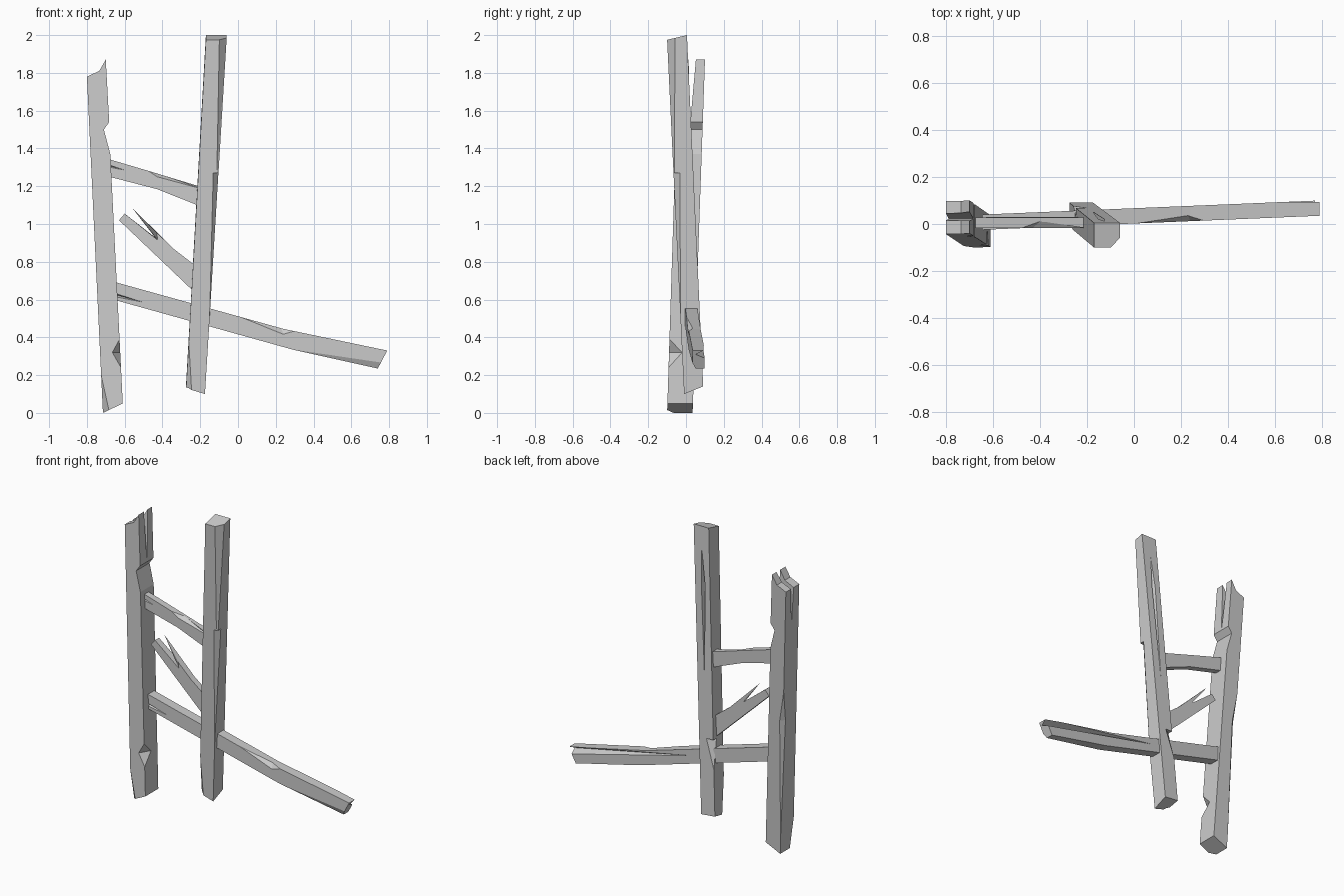
import bpy, bmesh
from mathutils import Vector

if "Cube" in bpy.data.objects:
    bpy.data.objects.remove(bpy.data.objects["Cube"])


def make_object(name, bm):
    bmesh.ops.recalc_face_normals(bm, faces=bm.faces[:])
    mesh = bpy.data.meshes.new(name)
    bm.to_mesh(mesh)
    bm.free()
    obj = bpy.data.objects.new(name, mesh)
    bpy.context.collection.objects.link(obj)
    return obj


def plank(name, outline, y_front, y_back, back_outline=None):
    """Timber from a front (x, z) outline, lofted to the back."""
    bm = bmesh.new()
    front = [bm.verts.new((x, y_front(x, z), z)) for x, z in outline]
    back = [bm.verts.new((x, y_back(x, z), z)) for x, z in back_outline or outline]
    bm.faces.new(front)
    bm.faces.new(back[::-1])
    n = len(front)
    for i in range(n):
        j = (i + 1) % n
        bm.faces.new((front[i], back[i], back[j], front[j]))
    return make_object(name, bm)


def carve(obj, points):
    """Cut a convex splinter out of the timber."""
    bm = bmesh.new()
    for p in points:
        bm.verts.new(p)
    hull = bmesh.ops.convex_hull(bm, input=bm.verts[:])
    loose = [v for v in bm.verts if not v.link_faces]
    bmesh.ops.delete(bm, geom=loose, context='VERTS')
    cutter = make_object("cutter", bm)
    cutter.hide_render = True
    mod = obj.modifiers.new("carve", 'BOOLEAN')
    mod.operation = 'DIFFERENCE'
    mod.solver = 'EXACT'
    mod.object = cutter
    bpy.context.view_layer.objects.active = obj
    bpy.ops.object.modifier_apply(modifier=mod.name)
    bpy.data.objects.remove(cutter)


def chip(obj, low, high, sx, sy, sections):
    """Chamfer a post corner; sections are (z, x width, y width)."""
    low, high = Vector(low), Vector(high)
    points = []
    for z, wx, wy in sections:
        c = low.lerp(high, 0) + (high - low) * ((z - low.z) / (high.z - low.z))
        points += [c + Vector((-sx * wx, 0, 0)), c + Vector((0, -sy * wy, 0)),
                   c + Vector((sx * .05, sy * .05, 0))]
    carve(obj, points)


# Left post: snapped top, side notch, leaning back
left = plank("left_post",
             [(-.715, 0), (-.61, .05), (-.676, 1.37), (-.71, 1.5), (-.682, 1.54),
              (-.70, 1.87), (-.735, 1.81), (-.80, 1.78)],
             lambda x, z: -.10 + .032 * z, lambda x, z: .035 + .035 * z)
carve(left, [(x, y, z) for x in (-.9, -.5)
             for y, z in ((.022, 1.53), (.013, 1.9), (.055, 1.9))])
chip(left, (-.715, -.10, 0), (-.80, -.043, 1.78), -1, -1, [(.2, 0, 0), (-.03, .04, .04)])
chip(left, (-.61, -.0984, .05), (-.70, -.040, 1.87), 1, -1,
     [(.39, 0, 0), (.32, .042, .07), (.24, 0, 0)])
chip(left, (-.715, .035, 0), (-.80, .0973, 1.78), -1, 1,
     [(1.1, 0, 0), (.9, .025, .025), (.1, 0, 0)])

# Right post: leaning forward, worn corners, long crack in the back
right = plank("right_post",
              [(-.275, .13), (-.175, .10), (-.06, 1.975), (-.17, 1.975)],
              lambda x, z: -.010 - .048 * (z - .1), lambda x, z: .093 - .0463 * (z - .1),
              [(-.275, .15), (-.175, .14), (-.06, 2.0), (-.17, 2.0)])
fr = ((-.175, -.01, .10), (-.06, -.10, 1.975))
chip(right, *fr, 1, -1, [(2.05, .042, .045), (1.25, .008, .005)])
chip(right, *fr, 1, -1, [(1.27, .028, .035), (.5, 0, 0)])
chip(right, (-.275, -.0114, .13), (-.17, -.10, 1.975), -1, -1,
     [(.38, 0, 0), (.05, .038, .035)])
chip(right, (-.275, .0907, .15), (-.17, .005, 2.0), -1, 1,
     [(.64, .05, .035), (.45, 0, 0)])
carve(right, [(-.175, .056, .96), (-.123, .014, 1.87), (-.155, .03, 1.65),
              (-.125, .03, 1.65), (-.14, -.03, 1.6)])

# Long bottom rail, drooping past the right post
low_rail = plank("bottom_rail",
                 [(-.66, .695), (.24, .445), (.79, .33), (.74, .235), (.29, .335), (-.66, .6)],
                 lambda x, z: -.025 + .0417 * (x + .65), lambda x, z: .04 + .0417 * (x + .65))
carve(low_rail, [(0, .001, .512), (.24, .011, .415), (.30, .014, .433), (.23, .036, .448),
                 (.2, -.05, .52), (.2, 0, .55)])
carve(low_rail, [(-.12, .064, .50), (.85, .125, .335), (.85, .125, .26), (.85, .05, .295)])
carve(low_rail, [(-.7, -.045, .655), (-.7, -.045, .615), (-.7, 0, .64), (-.5, -.02, .585)])
carve(low_rail, [(.29, .014, .336), (.82, .03, .27), (.82, .065, .2), (.82, -.03, .18)])

# Short top rail
top_rail = plank("top_rail",
                 [(-.70, 1.348), (-.47, 1.28), (-.19, 1.195), (-.19, 1.09),
                  (-.43, 1.185), (-.70, 1.255)],
                 lambda x, z: -.016, lambda x, z: .028)
carve(top_rail, [(-.48, -.017, 1.284), (-.43, -.017, 1.25), (-.19, -.017, 1.185),
                 (-.40, .012, 1.26), (-.35, -.06, 1.30), (-.35, -.02, 1.33)])
carve(top_rail, [(-.72, -.03, 1.33), (-.72, -.03, 1.30), (-.72, .005, 1.32), (-.6, -.017, 1.285)])

# Snapped middle rail with a splinter tapering to the back
plank("broken_middle_rail",
      [(-.63, 1.02), (-.60, 1.055), (-.425, .915), (-.43, .955), (-.34, .868),
       (-.20, .76), (-.20, .61)],
      lambda x, z: -.012, lambda x, z: .03,
      [(-.63, 1.02), (-.60, 1.055), (-.44, .93), (-.56, 1.085), (-.34, .868),
       (-.20, .76), (-.20, .61)])
